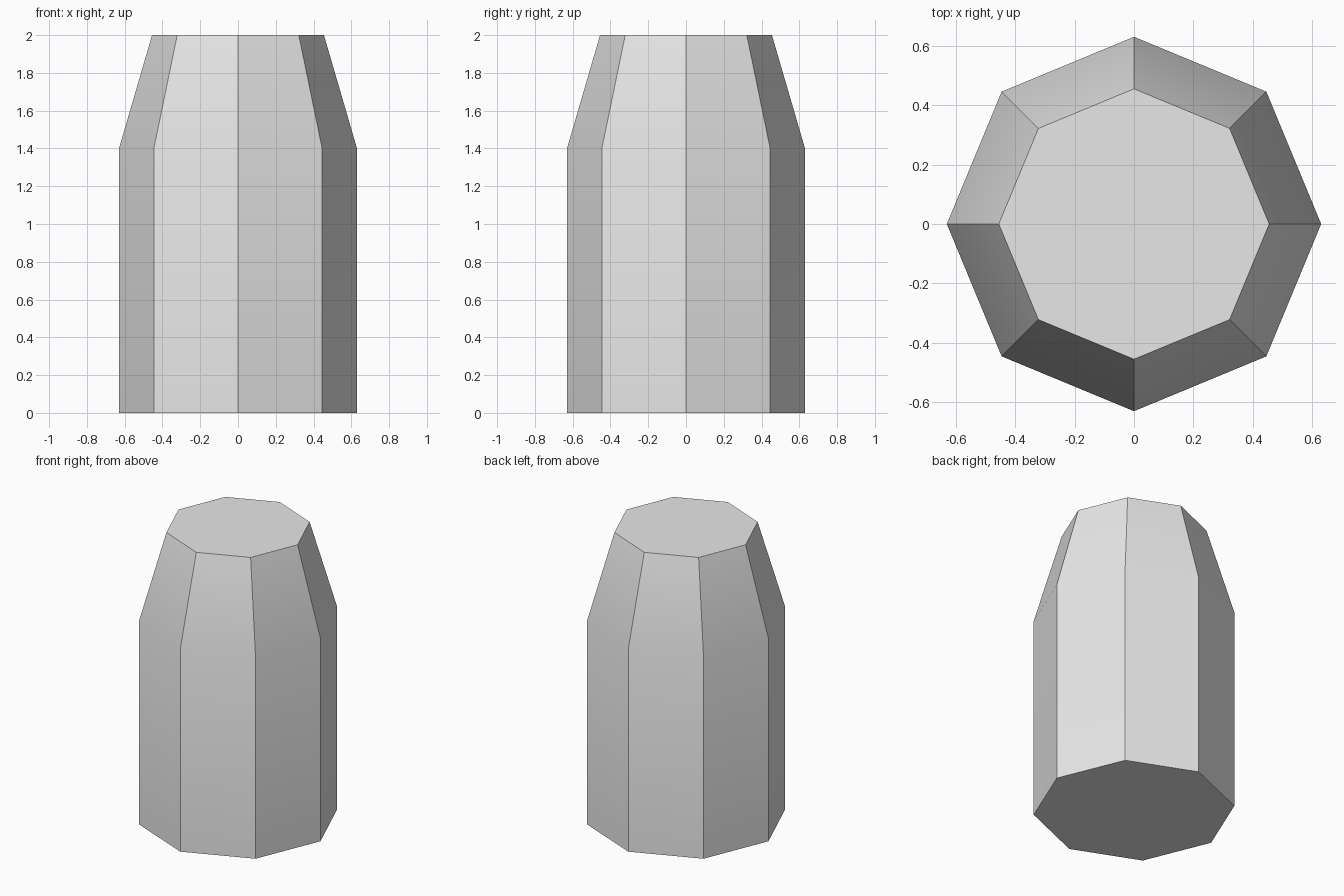
import bpy
import bmesh
import math

cube = bpy.data.objects.get("Cube")
if cube:
    bpy.data.objects.remove(cube, do_unlink=True)

SIDES = 8
PROFILE = [(0.63, 0.0), (0.63, 1.4), (0.455, 2.0)]  # radius, height

# Plain grey material
grey = bpy.data.materials.new("light_grey")
grey.use_nodes = True
colour = (0.8, 0.8, 0.8, 1.0)
grey.diffuse_color = colour
grey.node_tree.nodes["Principled BSDF"].inputs["Base Color"].default_value = colour

# Octagonal rings, one per profile point
bm = bmesh.new()
rings = []
for radius, height in PROFILE:
    angles = [2 * math.pi * i / SIDES for i in range(SIDES)]
    rings.append([bm.verts.new((radius * math.cos(a), radius * math.sin(a), height))
                  for a in angles])

# Straight wall and tapered shoulder
for low, high in zip(rings, rings[1:]):
    for i in range(SIDES):
        j = (i + 1) % SIDES
        bm.faces.new((low[i], low[j], high[j], high[i]))

# Flat base and top
bm.faces.new(list(reversed(rings[0])))
bm.faces.new(rings[-1])

mesh = bpy.data.meshes.new("tapered_post")
bm.to_mesh(mesh)
bm.free()
mesh.materials.append(grey)
post = bpy.data.objects.new("tapered_post", mesh)
bpy.context.collection.objects.link(post)

# Soft shoulder, sharp corners
bpy.ops.object.select_all(action="DESELECT")
post.select_set(True)
bpy.context.view_layer.objects.active = post
bpy.ops.object.shade_smooth_by_angle(angle=math.radians(30))
